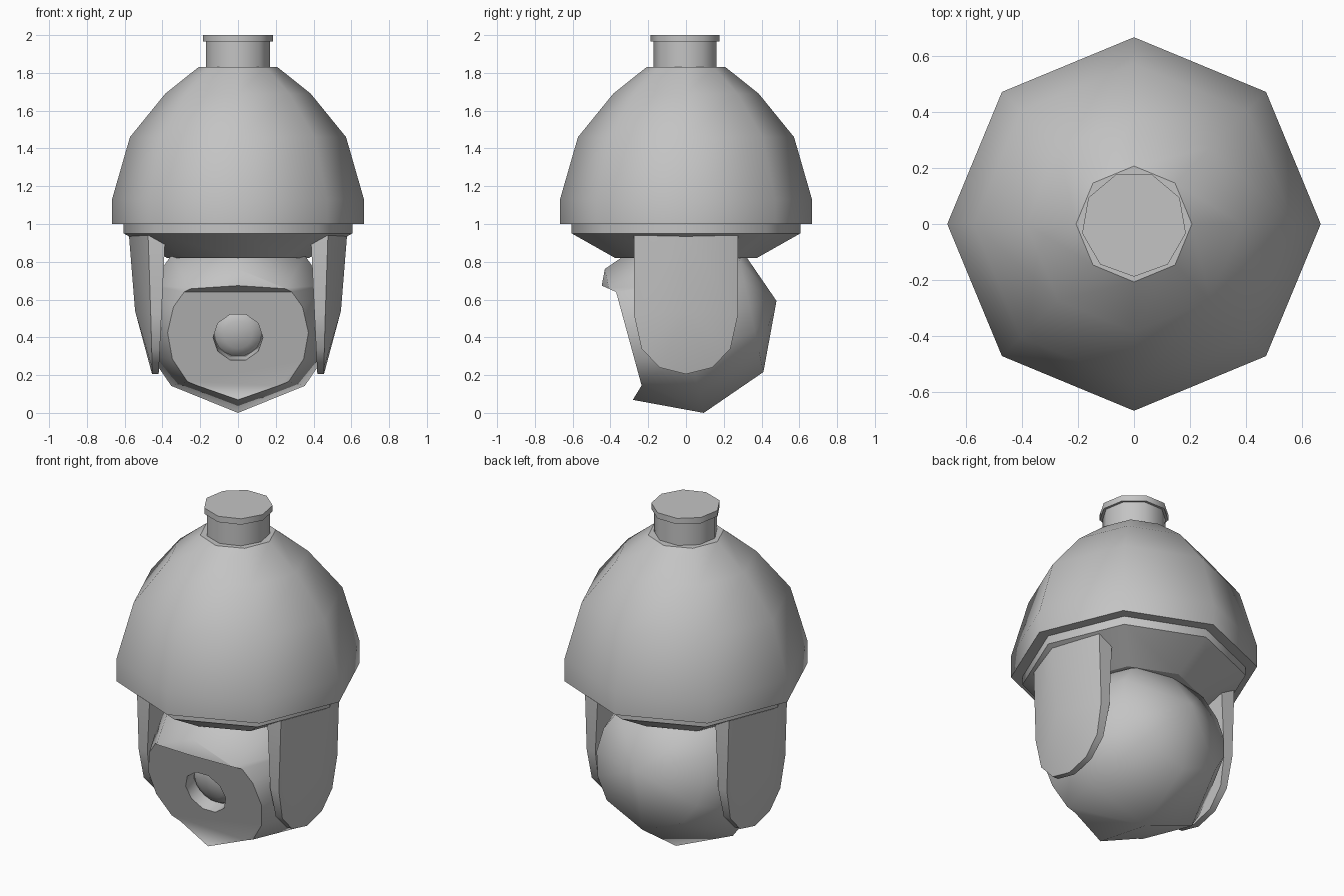
import bpy, bmesh
from math import radians, sin, cos
from mathutils import Matrix, Vector

if "Cube" in bpy.data.objects:
    bpy.data.objects.remove(bpy.data.objects["Cube"], do_unlink=True)

GREY = (0.55, 0.55, 0.55, 1)
grey = bpy.data.materials.new("grey_housing")
grey.use_nodes = True
grey.diffuse_color = GREY
grey.node_tree.nodes["Principled BSDF"].inputs["Base Color"].default_value = GREY


def finish(name, bm):
    bmesh.ops.remove_doubles(bm, verts=bm.verts, dist=0.0005)
    bmesh.ops.recalc_face_normals(bm, faces=bm.faces)
    mesh = bpy.data.meshes.new(name)
    bm.to_mesh(mesh)
    bm.free()
    mesh.materials.append(grey)
    obj = bpy.data.objects.new(name, mesh)
    bpy.context.collection.objects.link(obj)
    return obj


def select(obj):
    bpy.ops.object.select_all(action='DESELECT')
    obj.select_set(True)
    bpy.context.view_layer.objects.active = obj


def smooth(obj, angle=50):
    select(obj)
    bpy.ops.object.shade_smooth_by_angle(angle=radians(angle))


def lathe(name, profile, angles, matrix=Matrix()):
    """Turn (radius, height) points about local z, with flat sharp end caps."""
    bm = bmesh.new()
    rings = [[bm.verts.new(matrix @ Vector((r * cos(a), r * sin(a), h)))
              for a in map(radians, angles)] for r, h in profile]
    n = len(angles)
    for low, high in zip(rings, rings[1:]):
        for i in range(n):
            j = (i + 1) % n
            bm.faces.new((low[i], low[j], high[j], high[i]))
    for ring, (r, h) in ((rings[0], profile[0]), (rings[-1], profile[-1])):
        if r > 0:
            for edge in bm.faces.new(ring).edges:
                edge.smooth = False
    return finish(name, bm)


def cut(obj, cutter):
    mod = obj.modifiers.new("cut", 'BOOLEAN')
    mod.operation = 'DIFFERENCE'
    mod.solver = 'EXACT'
    mod.object = cutter
    select(obj)
    bpy.ops.object.modifier_apply(modifier=mod.name)
    bpy.data.objects.remove(cutter, do_unlink=True)


def facing(origin, tilt):
    """Frame at origin whose z looks forward (-y), tilted down in degrees."""
    return Matrix.Translation(origin) @ Matrix.Rotation(radians(90 + tilt), 4, 'X')


octagon = range(0, 360, 45)
nonagon = range(-90, 270, 40)

# Upper housing and mounting neck
smooth(lathe("dome_housing", [(.667, 1), (.667, 1.13), (.572, 1.46),
                              (.385, 1.69), (.207, 1.832)], octagon))
smooth(lathe("rotating_base", [(.605, 1.01), (.605, .95), (.375, .82)], octagon))
smooth(lathe("mount_neck", [(.173, 1.82), (.173, 1.97)], nonagon))
smooth(lathe("mount_flange", [(.188, 1.965), (.188, 2)], nonagon))

# Camera head: a faceted ball whose poles point along the viewing direction
R, D = .5, .354
head = lathe("camera_head", [(0, -R), (D, -D), (R, 0), (D, D), (0, R)],
             [0, 22.5, 45, 90, 135, 157.5, 180, 202.5, 225, 270, 315, 337.5],
             facing((0, -.01, .489), 12))

# Slanted front face, leaving a visor above and a lip below
bm = bmesh.new()
side = [bm.verts.new((-1, y, z)) for y, z in
        [(-.37, .64), (-.235, .145), (-.315, .015), (-.9, .015), (-.9, .876)]]
face = bm.faces.new(side)
out = bmesh.ops.extrude_face_region(bm, geom=[face])["geom"]
bmesh.ops.translate(bm, vec=(2, 0, 0),
                    verts=[v for v in out if isinstance(v, bmesh.types.BMVert)])
cut(head, finish("face_cutter", bm))

# Lens recess and lens
lens_frame = facing((0, -.305, .4), 15.3)
decagon = range(0, 360, 36)
cut(head, lathe("lens_cutter", [(.132, -.08), (.132, .1)], decagon, lens_frame))
smooth(head)
smooth(lathe("lens", [(.13, -.085), (.118, -.07), (.075, -.05), (0, -.04)],
             range(0, 360, 18), lens_frame))

# Side arms: flat inside, outer skin folded along a centre ridge
outline = [(.275, .94, .476), (.275, .52, .462), (.235, .34, .457), (.14, .24, .455)]
for name, s in (("left_arm", 1), ("right_arm", -1)):
    bm = bmesh.new()

    def vert(x, y, z):
        return bm.verts.new((s * x, y, z))

    def inner(y, z):
        return vert(.42 - .035 * (z - .205) / .735, y, z)

    ridge_top, ridge_mid, tip = (vert(x, 0, z) for x, z in
                                 [(.577, .935), (.545, .54), (.455, .205)])
    front = [vert(x, -y, z) for y, z, x in outline]
    back = [vert(x, y, z) for y, z, x in outline]
    loop = front + [tip] + back[::-1]
    inside = [inner(v.co.y, v.co.z) for v in loop]
    for half in (front, back):
        bm.faces.new((ridge_top, half[0], half[1], ridge_mid))
        chain = half[1:] + [tip]
        for a, b in zip(chain, chain[1:]):
            bm.faces.new((ridge_mid, a, b))
    for i in range(len(loop) - 1):
        bm.faces.new((loop[i], loop[i + 1], inside[i + 1], inside[i]))
    bm.faces.new(inside)
    bm.faces.new([loop[0], ridge_top, loop[-1], inside[-1], inside[0]])
    smooth(finish(name, bm))
